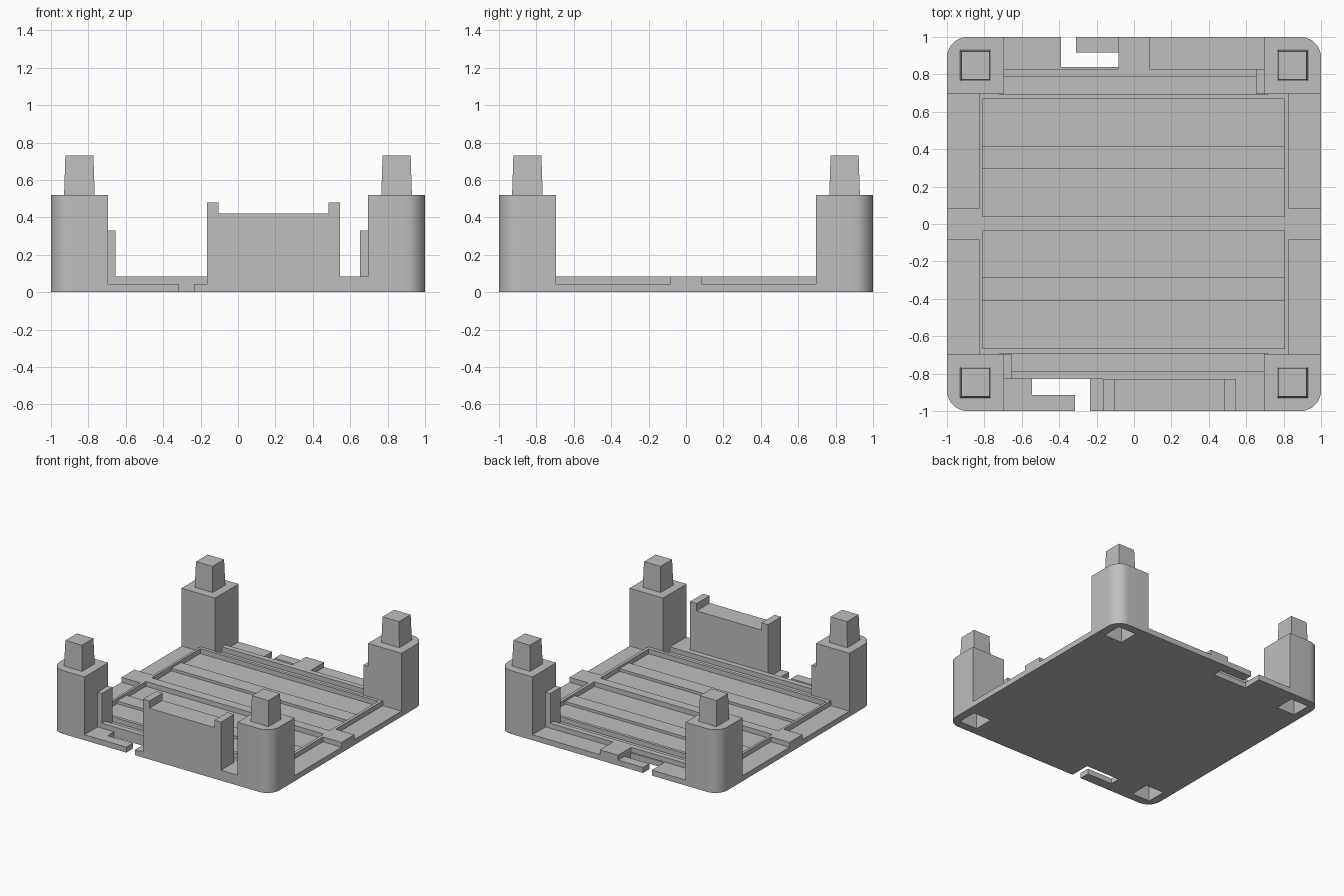
import bpy, bmesh, math
from mathutils import Matrix

if "Cube" in bpy.data.objects:
    bpy.data.objects.remove(bpy.data.objects["Cube"], do_unlink=True)

grey = bpy.data.materials.new("plain grey")
grey.use_nodes = True
COLOUR = (0.52, 0.52, 0.52, 1)
grey.diffuse_color = COLOUR
grey.node_tree.nodes["Principled BSDF"].inputs["Base Color"].default_value = COLOUR

TOP, LOW = 0.085, 0.045      # deck height and recess height
IN, RIM = 0.695, 0.83        # inner post face and inner edge of ledges


def finish(name, bm):
    bmesh.ops.recalc_face_normals(bm, faces=bm.faces)
    mesh = bpy.data.meshes.new(name)
    bm.to_mesh(mesh)
    bm.free()
    mesh.materials.append(grey)
    obj = bpy.data.objects.new(name, mesh)
    bpy.context.collection.objects.link(obj)
    return obj


def prism(name, outline, z0, z1):
    bm = bmesh.new()
    face = bm.faces.new([bm.verts.new((x, y, z0)) for x, y in outline])
    out = bmesh.ops.extrude_face_region(bm, geom=[face])
    for v in out["geom"]:
        if isinstance(v, bmesh.types.BMVert):
            v.co.z = z1
    return finish(name, bm)


def box(name, x0, x1, y0, y1, z0, z1):
    return prism(name, [(x0, y0), (x1, y0), (x1, y1), (x0, y1)], z0, z1)


def frustum(name, x, y, z0, z1, w0, w1):
    bm = bmesh.new()
    bmesh.ops.create_cone(
        bm, cap_ends=True, segments=4, radius1=w0 / math.sqrt(2),
        radius2=w1 / math.sqrt(2), depth=z1 - z0,
        matrix=Matrix.Translation((x, y, (z0 + z1) / 2)) @ Matrix.Rotation(math.pi / 4, 4, "Z"))
    return finish(name, bm)


def activate(obj):
    bpy.ops.object.select_all(action="DESELECT")
    obj.select_set(True)
    bpy.context.view_layer.objects.active = obj


def cut(obj, cutter):
    cutter.hide_render = True
    mod = obj.modifiers.new("cut", "BOOLEAN")
    mod.operation = "DIFFERENCE"
    mod.solver = "EXACT"
    mod.object = cutter
    activate(obj)
    bpy.ops.object.modifier_apply(modifier=mod.name)
    bpy.data.objects.remove(cutter, do_unlink=True)


# Base plate: a cross whose missing corners are filled by the posts
quarter = [(1, -IN), (1, IN), (IN, IN)]
outline = []
for k in range(4):
    c, s = round(math.cos(k * math.pi / 2)), round(math.sin(k * math.pi / 2))
    outline += [(c * x - s * y, s * x + c * y) for x, y in quarter]
base = prism("base_plate", outline, 0, TOP)

# Lowered ledges on both sides
for sx in (-1, 1):
    for sy in (-1, 1):
        xs, ys = sorted((sx * RIM, sx * 1.1)), sorted((sy * 0.083, sy * 0.8))
        cut(base, box("ledge_cutter", *xs, *ys, LOW, 0.2))

# Lowered ledges on the front and back
for x0, x1, y0, y1 in ((-0.8, -0.165, -1.1, -RIM),
                       (-0.8, -0.083, RIM, 1.1), (0.083, 0.8, RIM, 1.1)):
    cut(base, box("ledge_cutter", x0, x1, y0, y1, LOW, 0.2))

# Panel grooves behind the front and back ledges
for y in (-0.785, 0.692):
    cut(base, box("groove_cutter", -0.72, 0.72, y, y + 0.093, LOW, 0.2))

# Two trays, each with a low rib along the middle
for name, y in (("front", -0.665), ("back", 0.04)):
    cut(base, box("tray_cutter", -0.81, 0.805, y, y + 0.627, LOW, 0.2))
    box(name + "_tray_rib", -0.81, 0.805, y + 0.253, y + 0.378, LOW - 0.01, 0.067)

# Hooked slots right through the front and back ledges
for x0, x1, y0, y1 in ((-0.545, -0.235, -0.915, -RIM), (-0.315, -0.235, -1.1, -0.9),
                       (-0.39, -0.083, RIM + 0.01, 0.918), (-0.39, -0.31, 0.9, 1.1)):
    cut(base, box("slot_cutter", x0, x1, y0, y1, -0.1, 0.2))

# Corner posts with a rounded outer edge, a peg above and a socket below
R, C = 0.11, 0.848
arc = [(1 - R + R * math.cos(a), 1 - R + R * math.sin(a))
       for a in (i * math.pi / 20 for i in range(11))]
for sy, end in ((-1, "front"), (1, "back")):
    for sx, side in ((-1, "right"), (1, "left")):
        label = end + "_" + side
        shape = [(IN, IN), (1, IN)] + arc + [(IN, 1)]
        post = prism(label + "_post", [(sx * x, sy * y) for x, y in shape], 0, 0.52)
        cut(post, frustum("socket_cutter", sx * C, sy * C, -0.002, 0.21, 0.164, 0.15))
        activate(post)
        bpy.ops.object.shade_smooth_by_angle(angle=math.radians(30))
        frustum(label + "_peg", sx * C, sy * C, 0.515, 0.73, 0.164, 0.15)

# Guide tabs on two opposite posts
box("front_guide_tab", -IN, -0.655, -RIM, -IN, LOW - 0.01, 0.33)
box("back_guide_tab", 0.652, IN, IN, RIM, LOW - 0.01, 0.33)

# Front wall with a raised stop at each end
wall = [(-0.165, 0.02), (0.545, 0.02), (0.545, 0.48), (0.485, 0.48),
        (0.485, 0.42), (-0.105, 0.42), (-0.105, 0.48), (-0.165, 0.48)]
panel = prism("front_wall", wall, RIM, 1)
panel.data.transform(Matrix.Rotation(math.pi / 2, 4, "X"))
